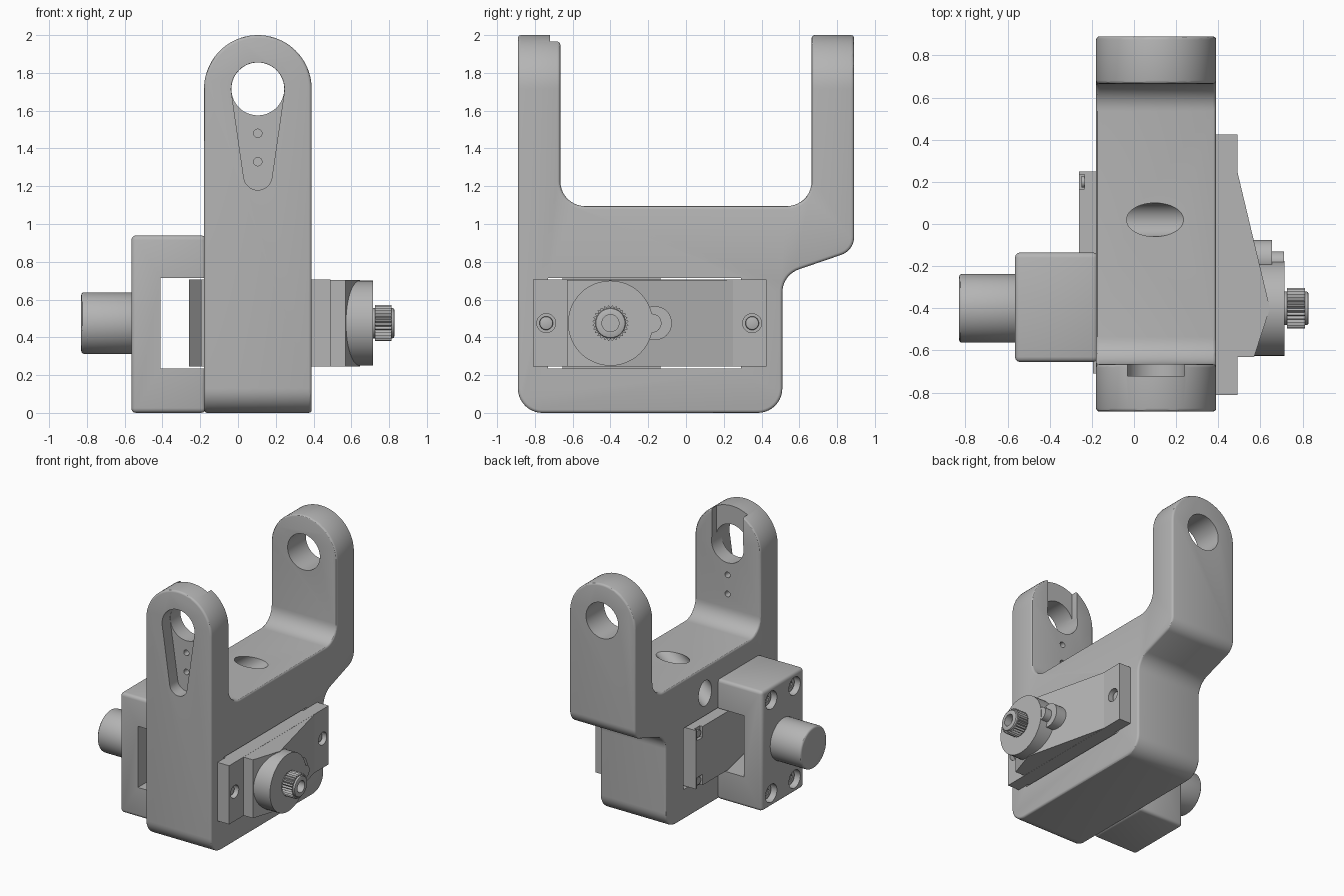
import bpy, bmesh, math
from mathutils import Vector, Matrix

cube = bpy.data.objects.get("Cube")
if cube:
    bpy.data.objects.remove(cube)

GREY = (0.46, 0.46, 0.46, 1)
mat = bpy.data.materials.new("machined grey")
mat.use_nodes = True
mat.diffuse_color = GREY
mat.node_tree.nodes["Principled BSDF"].inputs["Base Color"].default_value = GREY

ORDER = {"X": lambda a, b, t: (t, a, b),
         "Y": lambda a, b, t: (a, t, b),
         "Z": lambda a, b, t: (a, b, t)}


def prism(name, pts, axis, lo, hi, matrix=None):
    """Extrude a 2D outline along an axis."""
    bm = bmesh.new()
    place = ORDER[axis]
    face = bm.faces.new([bm.verts.new(place(a, b, lo)) for a, b in pts])
    top = bmesh.ops.extrude_face_region(bm, geom=[face])
    verts = [v for v in top["geom"] if isinstance(v, bmesh.types.BMVert)]
    step = Vector(place(0, 0, hi - lo))
    bmesh.ops.translate(bm, vec=step, verts=verts)
    bmesh.ops.recalc_face_normals(bm, faces=bm.faces)
    if matrix:
        bm.transform(matrix)
    mesh = bpy.data.meshes.new(name)
    bm.to_mesh(mesh)
    bm.free()
    mesh.materials.append(mat)
    ob = bpy.data.objects.new(name, mesh)
    bpy.context.collection.objects.link(ob)
    return ob


def box(name, x, y, z):
    return prism(name, [(x[0], y[0]), (x[1], y[0]), (x[1], y[1]), (x[0], y[1])], "Z", *z)


def circle(a, b, r, n=48, start=0.0, sweep=math.tau):
    count = n if sweep == math.tau else n + 1
    return [(a + r * math.cos(start + sweep * i / n),
             b + r * math.sin(start + sweep * i / n)) for i in range(count)]


def rod(name, a, b, r, axis, lo, hi):
    return prism(name, circle(a, b, r), axis, lo, hi)


def fillet(corners, n=10):
    """Round the corners (a, b, radius) of an outline."""
    out = []
    for i, (a, b, r) in enumerate(corners):
        p = Vector((a, b))
        if r == 0:
            out.append((a, b))
            continue
        u = (Vector(corners[i - 1][:2]) - p).normalized()
        v = (Vector(corners[(i + 1) % len(corners)][:2]) - p).normalized()
        half = u.angle(v) / 2
        c = p + (u + v).normalized() * (r / math.sin(half))
        s = p + u * (r / math.tan(half)) - c
        e = p + v * (r / math.tan(half)) - c
        turn = s.x * e.y - s.y * e.x
        total = math.copysign(math.pi - 2 * half, turn)
        for k in range(n + 1):
            t = total * k / n
            out.append((c.x + s.x * math.cos(t) - s.y * math.sin(t),
                        c.y + s.x * math.sin(t) + s.y * math.cos(t)))
    return out


def apply(ob, mod):
    bpy.context.view_layer.objects.active = ob
    bpy.ops.object.modifier_apply(modifier=mod.name)


def boolean(ob, tool, operation="DIFFERENCE"):
    mod = ob.modifiers.new("cut", "BOOLEAN")
    mod.operation, mod.object, mod.solver = operation, tool, "EXACT"
    apply(ob, mod)
    bpy.data.objects.remove(tool)


def bevel(ob, width, segments=3):
    mod = ob.modifiers.new("round", "BEVEL")
    mod.width, mod.segments = width, segments
    mod.limit_method, mod.angle_limit = "ANGLE", math.radians(40)
    apply(ob, mod)


MID_X, EYE_Z, HOLE_R = 0.105, 1.715, 0.14
KNOB_Y, KNOB_Z = -0.4, 0.475

# Yoke body: side outline intersected with a round-topped front outline
side = fillet([(-0.89, 0, 0.13), (0.51, 0, 0.13), (0.51, 0.73, 0.13), (0.89, 0.86, 0.1),
               (0.89, 2.1, 0), (0.665, 2.1, 0), (0.665, 1.095, 0.13),
               (-0.665, 1.095, 0.13), (-0.665, 2.1, 0), (-0.89, 2.1, 0)])
body = prism("yoke_body", side, "X", -0.4, 0.6)
arch = circle(MID_X, EYE_Z, 0.285, 40, 0, math.pi) + [(-0.18, -0.1), (0.39, -0.1)]
boolean(body, prism("arch", arch, "Y", -1, 1), "INTERSECT")
bevel(body, 0.016)

# Eye holes, teardrop recess, pin holes and the open notch behind the front eye
boolean(body, rod("eye", MID_X, EYE_Z, HOLE_R, "Y", -1, 1))
tilt = math.asin((HOLE_R - 0.075) / 0.46)
drop = (circle(MID_X, EYE_Z, HOLE_R + 0.001, 32, -tilt, math.pi + 2 * tilt)
        + circle(MID_X, 1.255, 0.075, 16, math.pi + tilt, math.pi - 2 * tilt))
boolean(body, prism("teardrop", drop, "Y", -1, -0.79))
for z in (1.33, 1.48):
    boolean(body, rod("pin_hole", MID_X, z, 0.022, "Y", -1, -0.5))
notch = [(MID_X - 0.135, 2.2)] + circle(MID_X, EYE_Z, 0.135, 24, math.pi, math.pi) + [(MID_X + 0.135, 2.2)]
boolean(body, prism("notch", notch, "Y", -0.72, -0.5))

# Slanted bore from the saddle to the side, and the slot for the slider
slant = Matrix.Translation((0.1, 0.02, 1.095)) @ Matrix.Rotation(math.radians(53.7), 4, "Y")
boolean(body, prism("bore", circle(0, 0, 0.08), "Z", -0.6, 0.6, slant))
boolean(body, box("slot", (-0.5, 0.6), (-0.73, 0.29), (0.235, 0.715)))

# Side housing with window and counterbored corner screws
housing = box("side_housing", (-0.565, -0.17), (-0.655, -0.135), (0, 0.94))
bevel(housing, 0.025)
boolean(housing, box("window", (-0.41, 0), (-1, 0), (0.235, 0.715)))
for y in (-0.54, -0.25):
    for z in (0.105, 0.835):
        boolean(housing, rod("counterbore", y, z, 0.07, "X", -0.7, -0.5))
        screw = rod("housing_screw", y, z, 0.055, "X", -0.51, -0.525 + 0.001)
        boolean(screw, prism("socket", circle(y, z, 0.03, 6), "X", -0.6, -0.515))
button = rod("push_button", KNOB_Y, KNOB_Z, 0.163, "X", -0.83, -0.55)
bevel(button, 0.015)

# Slider with corner notches and small screws
slider = prism("slider", [(-0.26, 0.25), (-0.26, -0.14), (-0.195, -0.45), (-0.195, -0.71),
                          (0.4, -0.71), (0.4, 0.25)], "Z", 0.245, 0.705)
for lo, hi in ((0.2, 0.33), (0.62, 0.8)):
    boolean(slider, box("corner", (-0.4, -0.235), (0.165, 0.235), (lo, hi)))
for z in (0.29, 0.66):
    rod("slider_screw", 0.2, z, 0.028, "X", -0.25, -0.2)

# Clamp plate with wedge and countersunk holes
plate = box("clamp_plate", (0.39, 0.49), (-0.81, 0.425), (0.245, 0.705))
for y in (-0.74, 0.35):
    boolean(plate, rod("countersink", y, KNOB_Z, 0.05, "X", 0.44, 0.6))
    ring = rod("plate_screw", y, KNOB_Z, 0.036, "X", 0.43, 0.465)
    bevel(ring, 0.008, 2)
prism("clamp_wedge", [(0.48, 0.25), (0.49, 0.25), (0.645, -0.4), (0.57, -0.63), (0.48, -0.63)],
      "Z", 0.246, 0.704)

# Lock disc, stop pin and knurled knob
rod("stop_boss", -0.165, KNOB_Z, 0.09, "X", 0.5, 0.655)
rod("stop_pin", -0.18, KNOB_Z, 0.05, "X", 0.6, 0.712)
disc = rod("lock_disc", KNOB_Y, KNOB_Z, 0.225, "X", 0.57, 0.715)
rod("knob_neck", KNOB_Y, KNOB_Z, 0.08, "X", 0.7, 0.76)
teeth = 28
knurl = []
for i in range(teeth * 2):
    a, r = math.pi * i / teeth, 0.096 if i % 2 else 0.084
    knurl.append((KNOB_Y + r * math.cos(a), KNOB_Z + r * math.sin(a)))
knob = prism("knurled_knob", knurl, "X", 0.725, 0.812)
cap = rod("knob_cap", KNOB_Y, KNOB_Z, 0.08, "X", 0.8, 0.828)
bevel(cap, 0.01, 2)
for ob in (knob, cap):
    boolean(ob, rod("socket", KNOB_Y, KNOB_Z, 0.045, "X", 0.77, 0.9))

# Smooth shading with sharp edges kept
for ob in list(bpy.context.collection.objects):
    if ob.type == "MESH":
        bpy.ops.object.select_all(action="DESELECT")
        ob.select_set(True)
        bpy.context.view_layer.objects.active = ob
        bpy.ops.object.shade_smooth_by_angle(angle=math.radians(30))
